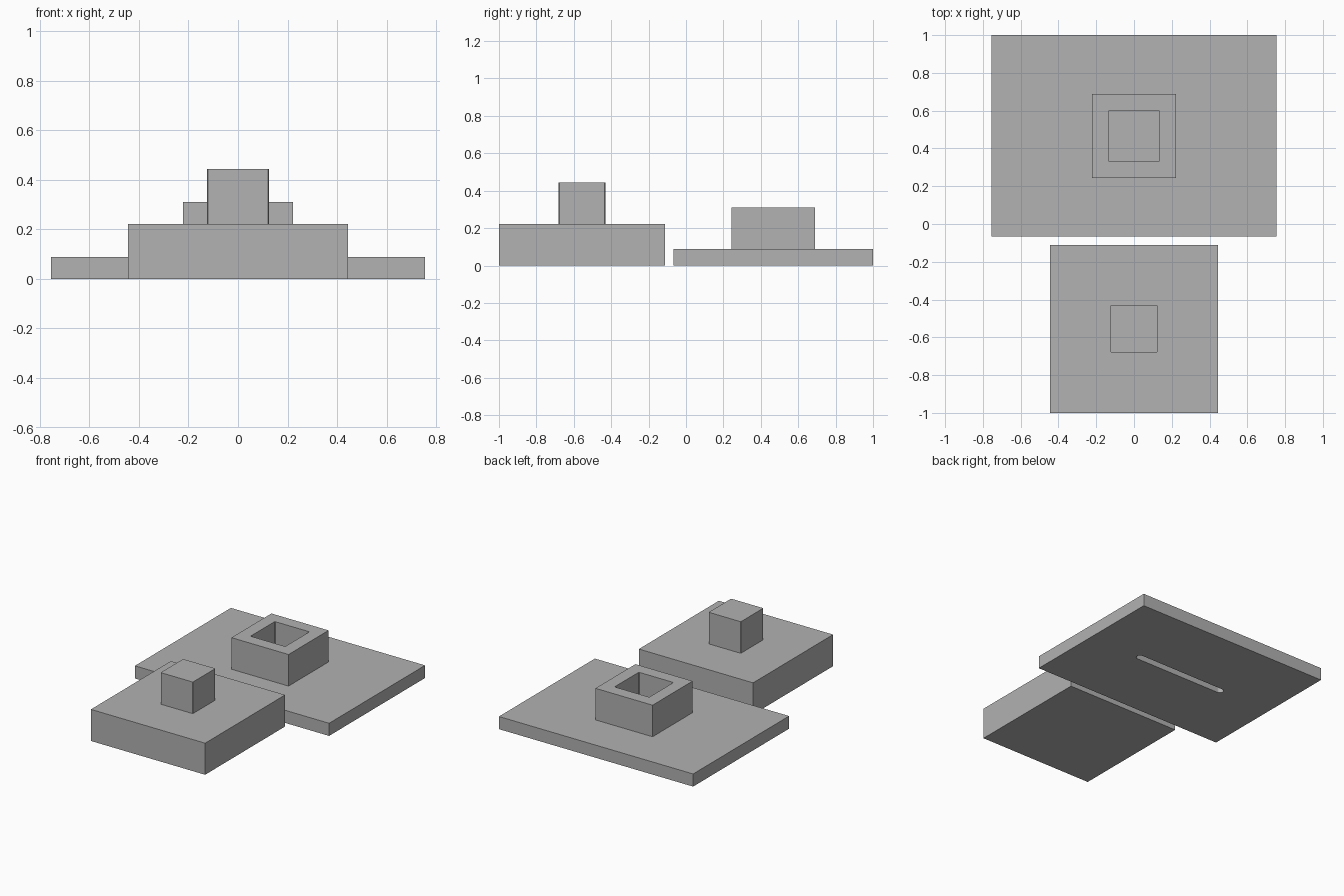
import bpy
import bmesh

old = bpy.data.objects.get("Cube")
if old:
    bpy.data.objects.remove(old, do_unlink=True)

U = 2 / 45  # module that all sizes follow

grey = bpy.data.materials.new("plain_grey")
grey.use_nodes = True
grey.diffuse_color = (0.445, 0.445, 0.445, 1)
grey.node_tree.nodes["Principled BSDF"].inputs["Base Color"].default_value = grey.diffuse_color


def box(name, width, depth, z0, z1, y, radius=0, segments=1):
    """Box centred on x = 0, with optionally rounded upright edges."""
    bm = bmesh.new()
    bmesh.ops.create_cube(bm, size=1)
    for v in bm.verts:
        v.co.x *= width
        v.co.y = v.co.y * depth + y
        v.co.z = z0 if v.co.z < 0 else z1
    if radius:
        upright = [e for e in bm.edges if abs(e.verts[0].co.z - e.verts[1].co.z) > 1e-4]
        bmesh.ops.bevel(bm, geom=upright, offset=radius, segments=segments,
                        profile=0.5, affect='EDGES')
    mesh = bpy.data.meshes.new(name)
    bm.to_mesh(mesh)
    bm.free()
    mesh.materials.append(grey)
    obj = bpy.data.objects.new(name, mesh)
    bpy.context.collection.objects.link(obj)
    return obj


def combine(target, tool, operation):
    """Apply a boolean and remove the tool object."""
    mod = target.modifiers.new(operation.lower(), 'BOOLEAN')
    mod.operation = operation
    mod.solver = 'EXACT'
    mod.object = tool
    bpy.context.view_layer.objects.active = target
    bpy.ops.object.modifier_apply(modifier=mod.name)
    bpy.data.objects.remove(tool, do_unlink=True)


# Front block with its square peg
block_y = -1 + 10 * U
block = box("peg_block", 20 * U, 20 * U, 0, 5 * U, block_y)
peg = box("peg", 0.25, 0.25, 3 * U, 10 * U, block_y, 0.004)
combine(block, peg, 'UNION')

# Rear plate with a raised boss
plate_y = 1 - 12 * U
plate = box("socket_plate", 34 * U, 24 * U, 0, 2 * U, plate_y)
boss = box("boss", 10 * U, 10 * U, 1.5 * U, 7 * U, plate_y)
combine(plate, boss, 'UNION')

# Square pocket in the boss, and a round-ended slot underneath
pocket = box("pocket_cutter", 0.27, 0.27, 2 * U, 9 * U, plate_y, 0.004)
combine(plate, pocket, 'DIFFERENCE')
slot = box("slot_cutter", 0.73, 0.05, -U, U, plate_y, 0.0245, 6)
combine(plate, slot, 'DIFFERENCE')
